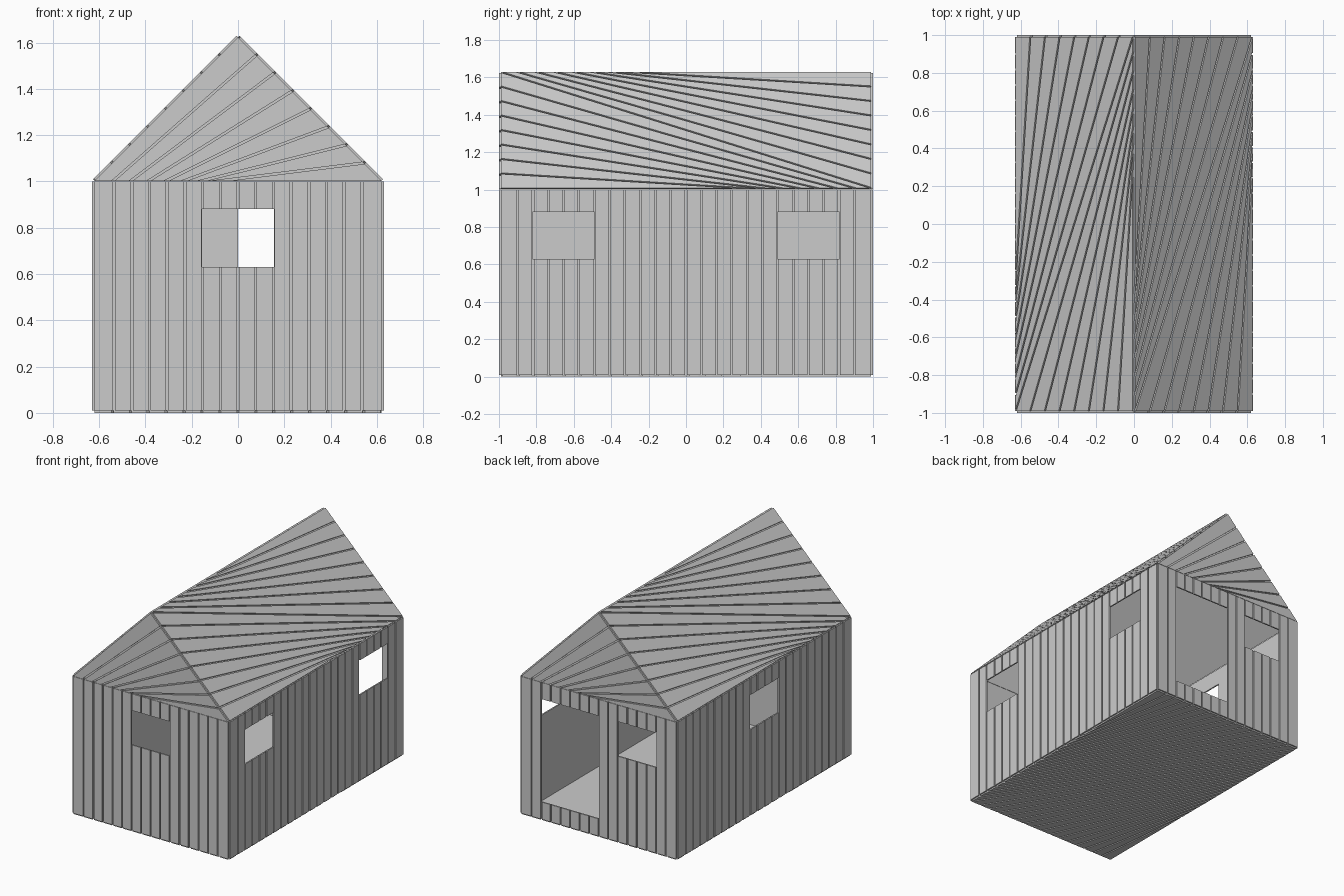
import bpy, bmesh
from mathutils import Vector, Matrix

if "Cube" in bpy.data.objects:
    bpy.data.objects.remove(bpy.data.objects["Cube"])

T = 0.01      # plank thickness
GAP = 0.009   # groove between planks
HX, HY = 0.62, 0.99          # half width and depth of the backing shell
EAVE, APEX = 1.002, 1.622


def panel(name, origin, u, v, poly, cuts, holes=()):
    """Flat backing sheet with raised planks, split by cut lines, with openings."""
    bm = bmesh.new()
    bm.faces.new([bm.verts.new((x, y, 0)) for x, y in poly])

    def split(p, n):
        bmesh.ops.bisect_plane(bm, geom=bm.verts[:] + bm.edges[:] + bm.faces[:],
                               dist=1e-6, plane_co=p, plane_no=n)

    # groove edges on both sides of every cut line
    lines = []
    for a, b in cuts:
        a, b = Vector((*a, 0)), Vector((*b, 0))
        n = Vector((0, 0, 1)).cross(b - a).normalized()
        lines.append((a, n))
        split(a + n * GAP / 2, n)
        split(a - n * GAP / 2, n)
    # openings
    for x0, x1, y0, y1 in holes:
        for x in (x0, x1):
            split((x, 0, 0), (1, 0, 0))
        for y in (y0, y1):
            split((0, y, 0), (0, 1, 0))
        inside = []
        for f in bm.faces:
            c = f.calc_center_median()
            if x0 < c.x < x1 and y0 < c.y < y1:
                inside.append(f)
        bmesh.ops.delete(bm, geom=inside, context='FACES')
    # raise the planks, keep the backing
    planks = []
    for f in bm.faces:
        c = f.calc_center_median()
        if all(abs((c - p).dot(n)) > GAP / 2 for p, n in lines):
            planks.append(f)
    res = bmesh.ops.extrude_face_region(bm, geom=planks, use_keep_orig=True)
    bmesh.ops.translate(bm, vec=(0, 0, T),
                        verts=[g for g in res['geom'] if isinstance(g, bmesh.types.BMVert)])
    # place in the model
    u, v = Vector(u).normalized(), Vector(v).normalized()
    m = Matrix((u, v, u.cross(v))).transposed().to_4x4()
    m.translation = Vector(origin)
    bm.transform(m)
    me = bpy.data.meshes.new(name)
    bm.to_mesh(me)
    bm.free()
    bpy.context.collection.objects.link(bpy.data.objects.new(name, me))


def rect(hw, y0, y1):
    return [(-hw, y0), (hw, y0), (hw, y1), (-hw, y1)]


def uprights(step, count):
    return [((i * step, 0), (i * step, 1)) for i in range(-count, count + 1)]


def fan(hw, h, n, step):
    """Diagonal plus fanned lines on either side of it."""
    cuts = [((-hw, h), (hw, 0))]
    for k in range(1, n):
        f = h * k / n
        cuts.append(((-hw, f), (0.9 - step * (n - 1 - k), 0)))
        cuts.append(((hw, f), (-0.9 + step * (k - 1), h)))
    return cuts


front_cuts = uprights(0.0765, 7)
side_cuts = uprights(0.0818, 11)
rise = APEX - EAVE
slope = Vector((HX, rise)).length
gable_cuts = [((-0.54 + 0.0765 * i, 0), (HX * (i + 1) / 8, rise * (7 - i) / 8))
              for i in range(7)]
Z0, Z1 = 0.63, 0.88   # window sill and head

# walls, gables and roof: each pair is turned half way round the centre
for s, end, side in ((1, "front", "right"), (-1, "back", "left")):
    end_holes = [(-0.155, 0.155, Z0, Z1)] if s == 1 else \
        [(-0.46, 0, 0.135, Z1), (0.155, 0.46, Z0, Z1)]
    side_holes = [(-0.82, -0.49, Z0, Z1), (0.49, 0.82, Z0, Z1)] if s == 1 else \
        [(-0.163, 0.163, Z0, Z1)]
    panel(end + "_wall", (0, -s * HY, 0), (s, 0, 0), (0, 0, 1),
          rect(HX, T, EAVE - 0.002), front_cuts, end_holes)
    panel(side + "_wall", (s * HX, 0, 0), (0, s, 0), (0, 0, 1),
          rect(HY, T, EAVE - 0.002), side_cuts, side_holes)
    panel(end + "_gable", (0, -s * HY, EAVE), (s, 0, 0), (0, 0, 1),
          [(-HX, 0), (HX, 0), (0, rise)], gable_cuts)
    panel(side + "_roof", (s * HX, 0, EAVE), (0, s, 0), (-s * HX, 0, rise),
          rect(HY, 0, slope), fan(HY, slope, 8, 0.1))

# floor, planks facing down
panel("floor", (-HX, 0, T), (0, 1, 0), (1, 0, 0),
      rect(HY, 0, 2 * HX), fan(HY, 2 * HX, 16, 0.082))
